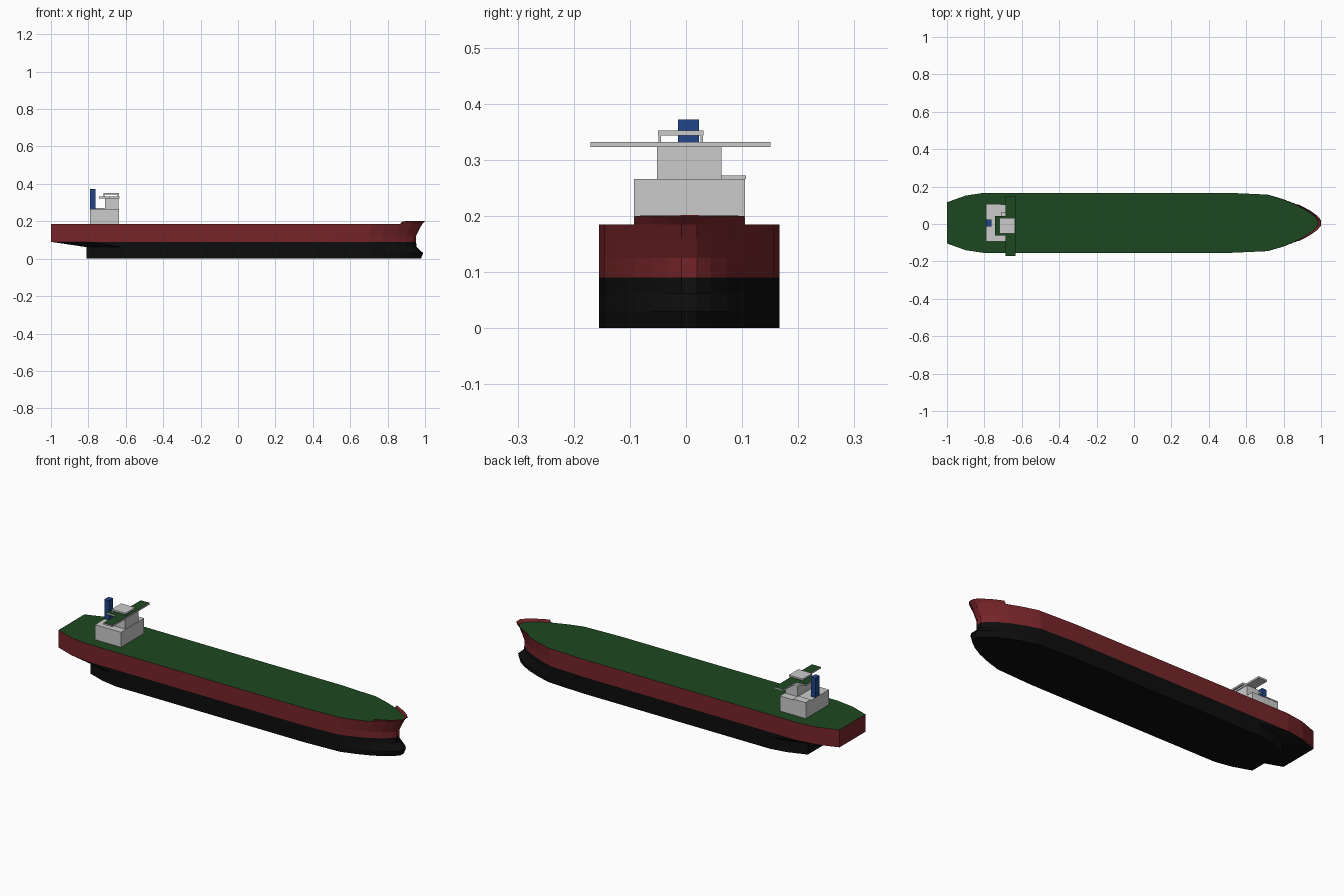
import bpy

if "Cube" in bpy.data.objects:
    bpy.data.objects.remove(bpy.data.objects["Cube"])

CY = 0.006  # hull centreline


def material(name, color):
    m = bpy.data.materials.new(name)
    m.diffuse_color = (*color, 1)
    m.use_nodes = True
    m.node_tree.nodes["Principled BSDF"].inputs["Base Color"].default_value = m.diffuse_color
    return m


RED = material("red", (0.18, 0.018, 0.022))
BLACK = material("black", (0.004, 0.004, 0.004))
GREEN = material("green", (0.012, 0.065, 0.014))
BLUE = material("blue", (0.015, 0.06, 0.25))


def mesh_object(name, verts, faces, mat=None):
    me = bpy.data.meshes.new(name)
    me.from_pydata(verts, [], faces)
    me.update()
    ob = bpy.data.objects.new(name, me)
    bpy.context.collection.objects.link(ob)
    if mat:
        me.materials.append(mat)
    return ob


def box(name, x, y, z, mat=None):
    v = [(a, b, c) for c in z for a, b in
         ((x[0], y[0]), (x[1], y[0]), (x[1], y[1]), (x[0], y[1]))]
    f = [(3, 2, 1, 0), (4, 5, 6, 7)] + [(i, (i + 1) % 4, (i + 1) % 4 + 4, i + 4) for i in range(4)]
    return mesh_object(name, v, f, mat)


# Half outlines of the hull: x, half width
STERN_LOW = [(-0.81, 0.11), (-0.71, 0.145), (-0.62, 0.161)]
STERN_TOP = [(-1.0, 0.11), (-0.9, 0.146), (-0.8, 0.161)]
BOW = [(0.5, 0.161), (0.72, 0.151), (0.80, 0.128), (0.88, 0.098),
       (0.94, 0.067), (0.98, 0.038), (1.0, 0.014)]


def outline(z, stern, tip):
    """Closed ring at height z, the bow stretched so that it ends at x = tip."""
    k = (tip - 0.5) / 0.5
    half = stern + [(0.5 + (x - 0.5) * k, w) for x, w in BOW]
    return ([(x, CY - w, z) for x, w in half]
            + [(x, CY + w, z) for x, w in reversed(half)])


def loft(name, rings, mat, bottom=False):
    n = len(rings[0])
    faces = [(r * n + i, r * n + (i + 1) % n, (r + 1) * n + (i + 1) % n, (r + 1) * n + i)
             for r in range(len(rings) - 1) for i in range(n)]
    if bottom:
        faces.append(tuple(reversed(range(n))))
    return mesh_object(name, sum(rings, []), faces, mat)


# Hull: black below the waterline with bulbous bow, red above
loft("lower_hull", [outline(0, STERN_LOW, 0.978), outline(0.03, STERN_LOW, 0.99),
                    outline(0.062, STERN_LOW, 0.955), outline(0.09, STERN_TOP, 0.952)],
     BLACK, bottom=True)
top_ring = outline(0.185, STERN_TOP, 0.985)
loft("upper_hull", [outline(0.09, STERN_TOP, 0.952), outline(0.125, STERN_TOP, 0.953),
                    outline(0.16, STERN_TOP, 0.971), top_ring], RED)
mesh_object("main_deck", top_ring, [tuple(range(len(top_ring)))], GREEN)

# Bow bulwark, a thin wall around the forecastle
low = [p for p in top_ring if p[0] > 0.86]
high = [p for p in outline(0.199, STERN_TOP, 1.0) if p[0] > 0.875]
m = len(low)
bulwark = mesh_object("bow_bulwark", low + high,
                      [(i, i + 1, m + i + 1, m + i) for i in range(m - 1)], RED)
wall = bulwark.modifiers.new("thickness", 'SOLIDIFY')
wall.thickness = 0.003
wall.offset = -1

# Deckhouse, tower and side plate
box("deckhouse", (-0.79, -0.635), (-0.093, 0.105), (0.185, 0.266))
box("bridge_tower", (-0.712, -0.638), (-0.052, 0.063), (0.266, 0.323))
box("deckhouse_plate", (-0.79, -0.715), (0.063, 0.107), (0.266, 0.272))


# Slabs with a green walking surface
def decked_slab(name, x, y, z):
    ob = box(name, x, y, z)
    grey = material("pale_grey", (0.8, 0.8, 0.8))
    ob.data.materials.append(grey)
    ob.data.materials.append(GREEN)
    ob.data.polygons[1].material_index = 1


decked_slab("bridge_wing", (-0.687, -0.634), (-0.17, 0.151), (0.323, 0.332))
decked_slab("bridge_platform", (-0.743, -0.687), (-0.062, 0.043), (0.323, 0.332))

# Bridge roof on corner posts
box("bridge_roof", (-0.72, -0.637), (-0.05, 0.031), (0.343, 0.352))
for i, (x, y) in enumerate((x, y) for x in (-0.718, -0.643) for y in (-0.049, 0.026)):
    box(f"roof_post_{i}", (x, x + 0.004), (y, y + 0.004), (0.332, 0.343))

# Funnel
box("funnel", (-0.79, -0.763), (-0.014, 0.023), (0.266, 0.372), BLUE)
